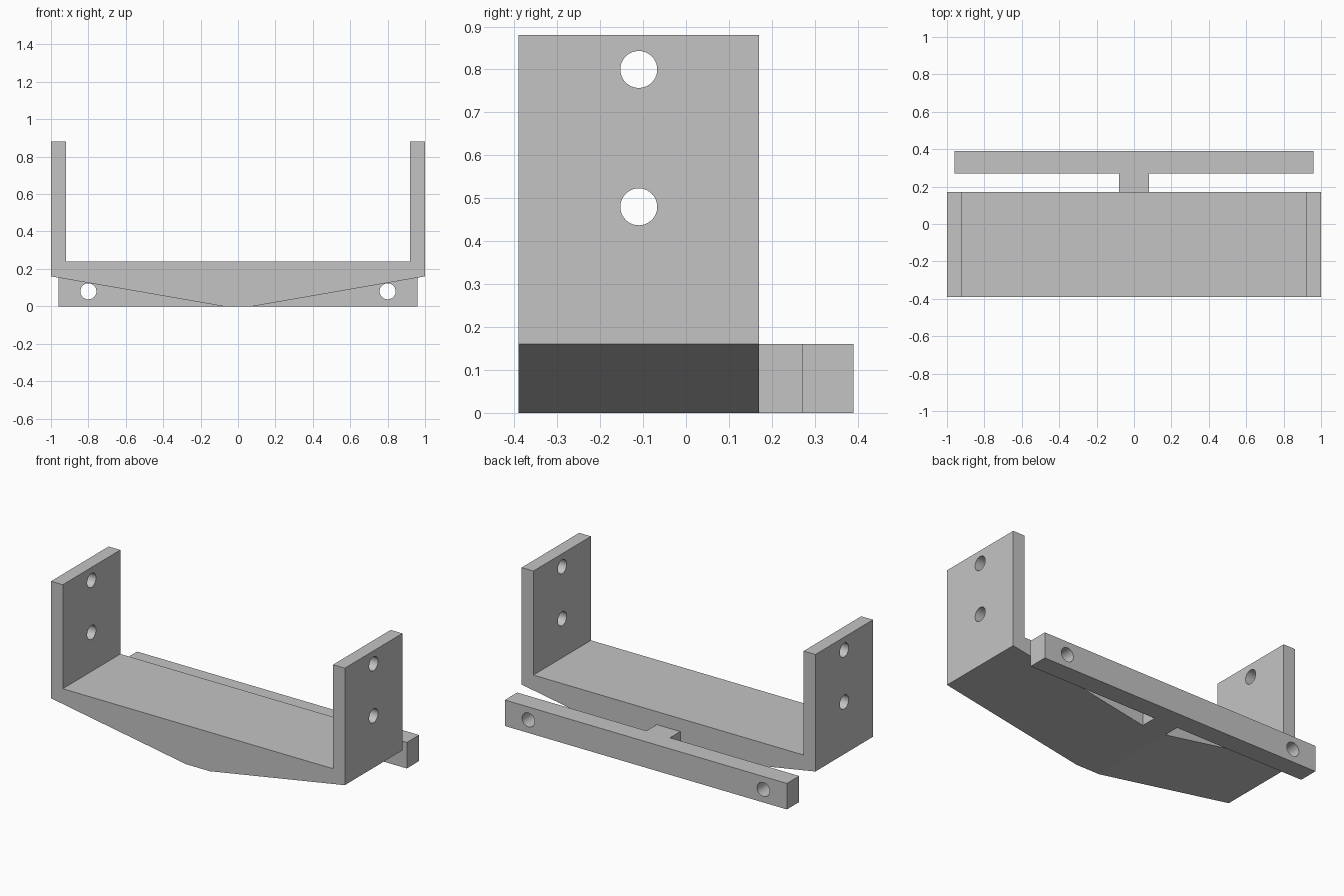
import bpy, bmesh, math
from mathutils import Vector

cube = bpy.data.objects.get("Cube")
if cube:
    bpy.data.objects.remove(cube, do_unlink=True)

grey = bpy.data.materials.new("plain grey")
grey.use_nodes = True
grey.diffuse_color = (0.55, 0.55, 0.55, 1)
grey.node_tree.nodes["Principled BSDF"].inputs["Base Color"].default_value = (0.55, 0.55, 0.55, 1)


def prism(name, points, depth):
    """Extrude a closed outline of 3D points along the depth vector."""
    bm = bmesh.new()
    face = bm.faces.new([bm.verts.new(p) for p in points])
    top = bmesh.ops.extrude_face_region(bm, geom=[face])["geom"]
    bmesh.ops.translate(bm, vec=Vector(depth),
                        verts=[v for v in top if isinstance(v, bmesh.types.BMVert)])
    bmesh.ops.recalc_face_normals(bm, faces=bm.faces)
    mesh = bpy.data.meshes.new(name)
    bm.to_mesh(mesh)
    bm.free()
    mesh.materials.append(grey)
    obj = bpy.data.objects.new(name, mesh)
    bpy.context.collection.objects.link(obj)
    return obj


def drill(obj, location, rotation, radius, length):
    """Cut a round hole through the object."""
    bpy.ops.mesh.primitive_cylinder_add(vertices=40, radius=radius, depth=length,
                                        location=location, rotation=rotation)
    cutter = bpy.context.object
    cutter.data.materials.append(grey)
    cutter.hide_render = True
    mod = obj.modifiers.new("hole", "BOOLEAN")
    mod.operation, mod.solver, mod.object = "DIFFERENCE", "EXACT", cutter
    bpy.context.view_layer.objects.active = obj
    bpy.ops.object.modifier_apply(modifier=mod.name)
    bpy.data.objects.remove(cutter, do_unlink=True)


def mirrored(half):
    """Complete an outline by mirroring its +x half."""
    return half + [(-x, b) for x, b in reversed(half)]


# U-shaped bracket with a tapered underside
half = [(0.08, 0), (1, 0.16), (1, 0.88), (0.92, 0.88), (0.92, 0.24)]
bracket = prism("bracket", [(x, -0.39, z) for x, z in mirrored(half)], (0, 0.56, 0))
for z in (0.48, 0.80):
    drill(bracket, (0, -0.11, z), (0, math.pi / 2, 0), 0.043, 3)

# Rear mounting bar with its short neck
half = [(0.08, 0.17), (0.08, 0.27), (0.96, 0.27), (0.96, 0.39)]
bar = prism("mounting_bar", [(x, y, 0) for x, y in mirrored(half)], (0, 0, 0.16))
for x in (-0.8, 0.8):
    drill(bar, (x, 0.33, 0.08), (math.pi / 2, 0, 0), 0.043, 0.5)

# Round hole walls, crisp edges elsewhere
for obj in (bracket, bar):
    bpy.ops.object.select_all(action="DESELECT")
    obj.select_set(True)
    bpy.context.view_layer.objects.active = obj
    bpy.ops.object.shade_smooth_by_angle(angle=math.radians(20))
    # Keep the shallow corners of the underside flat
    for p in obj.data.polygons:
        if p.area > 0.01:
            p.use_smooth = False
